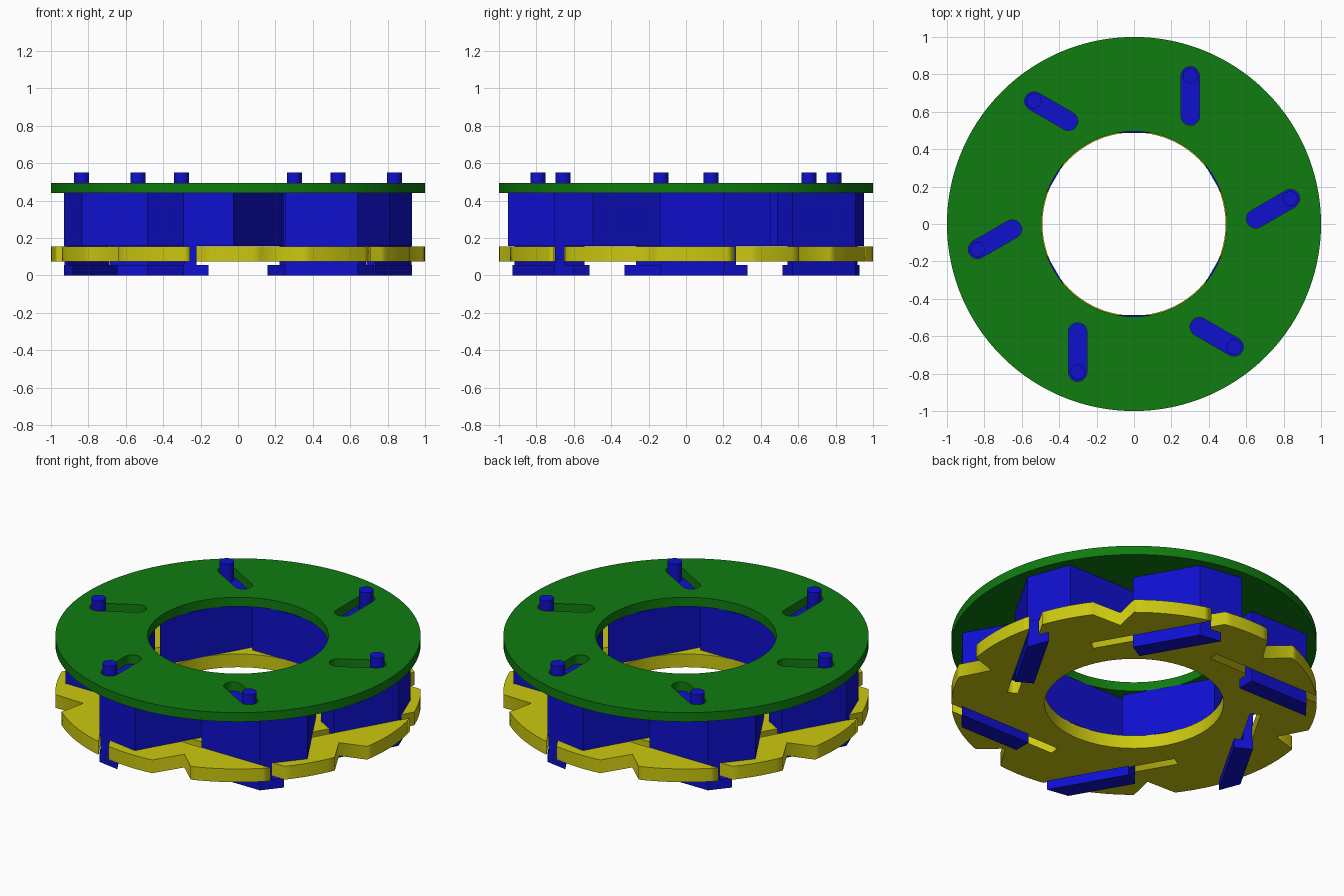
import bpy, bmesh, math
from mathutils import Matrix, Vector

if "Cube" in bpy.data.objects:
    bpy.data.objects.remove(bpy.data.objects["Cube"])


def material(name, rgb):
    m = bpy.data.materials.new(name)
    m.diffuse_color = (*rgb, 1)
    m.use_nodes = True
    m.node_tree.nodes["Principled BSDF"].inputs["Base Color"].default_value = m.diffuse_color
    return m


BLUE = material("blue", (0.005, 0.005, 0.62))
GREEN = material("green", (0.005, 0.2, 0.005))
YELLOW = material("yellow", (0.6, 0.58, 0.005))


def turn(p, deg):
    c, s = math.cos(math.radians(deg)), math.sin(math.radians(deg))
    return (p[0] * c - p[1] * s, p[0] * s + p[1] * c)


def arc(r, a0, a1, n, center=(0, 0)):
    """Points along a circular arc, angles in degrees."""
    pts = []
    for i in range(n + 1):
        a = math.radians(a0 + (a1 - a0) * i / n)
        pts.append((center[0] + r * math.cos(a), center[1] + r * math.sin(a)))
    return pts


def plate(name, loops, z0, z1, mat):
    """Flat plate from an outline plus hole loops."""
    cu = bpy.data.curves.new(name, 'CURVE')
    cu.dimensions = '2D'
    cu.fill_mode = 'BOTH'
    cu.extrude = (z1 - z0) / 2
    for loop in loops:
        sp = cu.splines.new('POLY')
        sp.points.add(len(loop) - 1)
        for pt, p in zip(sp.points, loop):
            pt.co = (p[0], p[1], 0, 1)
        sp.use_cyclic_u = True
    tmp = bpy.data.objects.new(name + "_curve", cu)
    bpy.context.collection.objects.link(tmp)
    dg = bpy.context.evaluated_depsgraph_get()
    me = bpy.data.meshes.new_from_object(tmp.evaluated_get(dg))
    bpy.data.objects.remove(tmp)
    me.transform(Matrix.Translation((0, 0, (z0 + z1) / 2)))
    bm = bmesh.new()
    bm.from_mesh(me)
    bmesh.ops.remove_doubles(bm, verts=bm.verts, dist=1e-5)
    bmesh.ops.recalc_face_normals(bm, faces=bm.faces)
    bm.to_mesh(me)
    bm.free()
    me.materials.clear()
    me.materials.append(mat)
    ob = bpy.data.objects.new(name, me)
    bpy.context.collection.objects.link(ob)
    return ob


def prism(bm, pts, z0, z1):
    """Add a vertical prism to a bmesh."""
    f = bm.faces.new([bm.verts.new((x, y, z0)) for x, y in pts])
    up = bmesh.ops.extrude_face_region(bm, geom=[f])['geom']
    verts = [v for v in up if isinstance(v, bmesh.types.BMVert)]
    bmesh.ops.translate(bm, verts=verts, vec=(0, 0, z1 - z0))


TURNS = range(0, 360, 60)

# Top ring: round hole and six rounded slanted slots
inner, outer = Vector((0.35, -0.55)), Vector((0.535, -0.657))
ang = math.degrees(math.atan2(*(outer - inner).yx))
slot = arc(0.05, ang - 90, ang + 90, 10, outer) + arc(0.05, ang + 90, ang + 270, 10, inner)
ring_loops = [arc(1, 0, 357, 119), arc(0.495, 0, 355, 71)]
ring_loops += [[turn(p, t) for p in slot] for t in TURNS]
plate("top_ring", ring_loops, 0.44, 0.495, GREEN)

# Guide ring: open straight slots and V notches around the rim
lo, hi = -0.705, -0.645
a_lo, a_hi = (math.degrees(math.asin(v)) for v in (lo, hi))
sector = arc(1, -70, a_lo, 10) + [(0, lo), (0, hi)] + arc(1, a_hi, -23, 7)
sector += [turn((0.86, 0), -15)]
outline = [turn(p, t) for t in TURNS for p in sector]
plate("guide_ring", [outline, arc(0.49, 0, 355, 71)], 0.075, 0.155, YELLOW)

# Sliding blades: wedge body, stem through the guide slot, rail and pin
body = [(0.543, -0.033), (0.25, -0.541), (0.25, -0.705), (0.64, -0.705), (0.811, -0.496)]
stem = [(0.25, -0.7), (0.643, -0.7), (0.684, -0.65), (0.25, -0.65)]
rail = [(0.25, -0.705), (0.64, -0.705), (0.726, -0.6), (0.25, -0.6)]
pin = arc(0.04, 0, 345, 23, outer)
for i, t in enumerate(TURNS):
    bm = bmesh.new()
    for pts, z0, z1 in ((body, 0.156, 0.44), (stem, 0.05, 0.16), (rail, 0, 0.056), (pin, 0.43, 0.55)):
        prism(bm, [turn(p, t) for p in pts], z0, z1)
    bmesh.ops.recalc_face_normals(bm, faces=bm.faces)
    me = bpy.data.meshes.new(f"sliding_blade_{i + 1}")
    bm.to_mesh(me)
    bm.free()
    me.materials.append(BLUE)
    bpy.context.collection.objects.link(bpy.data.objects.new(me.name, me))
